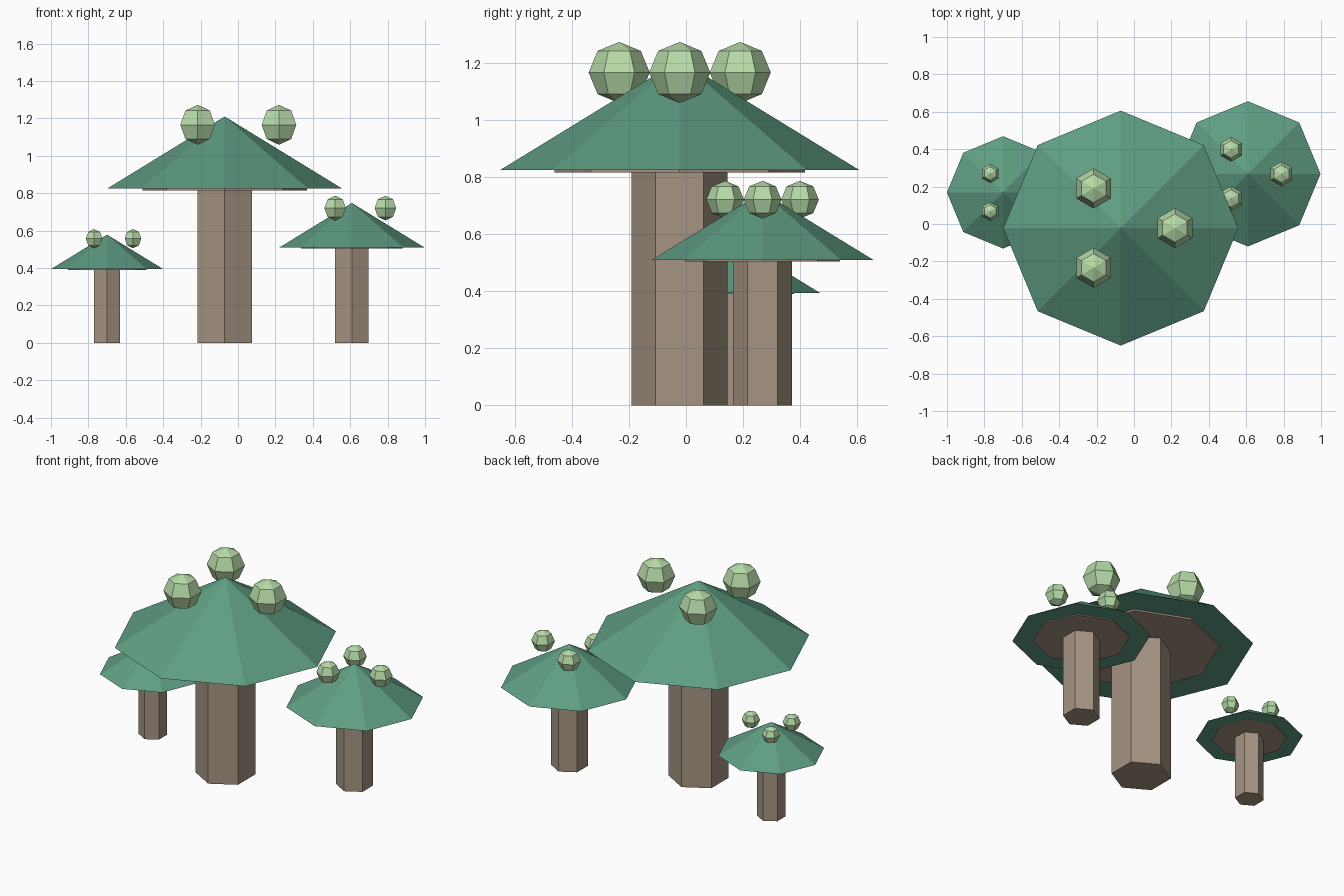
import bpy, bmesh, math

if "Cube" in bpy.data.objects:
    bpy.data.objects.remove(bpy.data.objects["Cube"])


def material(name, rgb):
    m = bpy.data.materials.new(name)
    m.diffuse_color = (*rgb, 1.0)
    m.use_nodes = True
    m.node_tree.nodes["Principled BSDF"].inputs["Base Color"].default_value = m.diffuse_color
    return m


GREEN = material("cap green", (0.114, 0.337, 0.223))
BROWN = material("stem brown", (0.376, 0.301, 0.227))
LIGHT = material("bud light green", (0.468, 0.701, 0.392))


def lathe(name, profile, sides, mat, loc, scale):
    """Revolve (radius, z) points, bottom to top, with a vertex facing +y."""
    bm = bmesh.new()
    rings = []
    for r, z in profile:
        if r < 1e-6:
            rings.append([bm.verts.new((0, 0, z))])
            continue
        ring = []
        for i in range(sides):
            a = math.pi / 2 + 2 * math.pi * i / sides
            ring.append(bm.verts.new((r * math.cos(a), r * math.sin(a), z)))
        rings.append(ring)
    for lo, hi in zip(rings, rings[1:]):
        for i in range(sides):
            j = (i + 1) % sides
            if len(lo) == 1:
                bm.faces.new((lo[0], hi[j], hi[i]))
            elif len(hi) == 1:
                bm.faces.new((lo[i], lo[j], hi[0]))
            else:
                bm.faces.new((lo[i], lo[j], hi[j], hi[i]))
    # close flat ends
    if len(rings[0]) > 1:
        bm.faces.new(rings[0][::-1])
    if len(rings[-1]) > 1:
        bm.faces.new(rings[-1])
    bmesh.ops.recalc_face_normals(bm, faces=bm.faces)
    mesh = bpy.data.meshes.new(name)
    bm.to_mesh(mesh)
    bm.free()
    mesh.materials.append(mat)
    ob = bpy.data.objects.new(name, mesh)
    ob.location = loc
    ob.scale = (scale,) * 3
    bpy.context.collection.objects.link(ob)
    return ob


BUD_R = 0.107
bud_profile = [(BUD_R * math.sin(math.pi * k / 4), -BUD_R * math.cos(math.pi * k / 4))
               for k in range(5)]


def mushroom(label, x, y, s):
    base = (x, y, 0)
    lathe(label + "_stem", [(0.168, 0), (0.168, 0.822)], 6, BROWN, base, s)
    lathe(label + "_gill_plate", [(0.439, 0.815), (0.439, 0.83)], 8, BROWN, base, s)
    lathe(label + "_cap", [(0.628, 0.825), (0, 1.21)], 8, GREEN, base, s)
    # three buds hovering around the cap peak
    for n, (dx, dy) in enumerate(((0.29, 0), (-0.145, 0.212), (-0.145, -0.212))):
        lathe(f"{label}_bud_{n + 1}", bud_profile, 6, LIGHT,
              (x + dx * s, y + dy * s, 1.166 * s), s)


mushroom("large", -0.071, -0.022, 1.0)
mushroom("medium", 0.609, 0.268, 0.618)
mushroom("small", -0.70, 0.169, 0.478)
